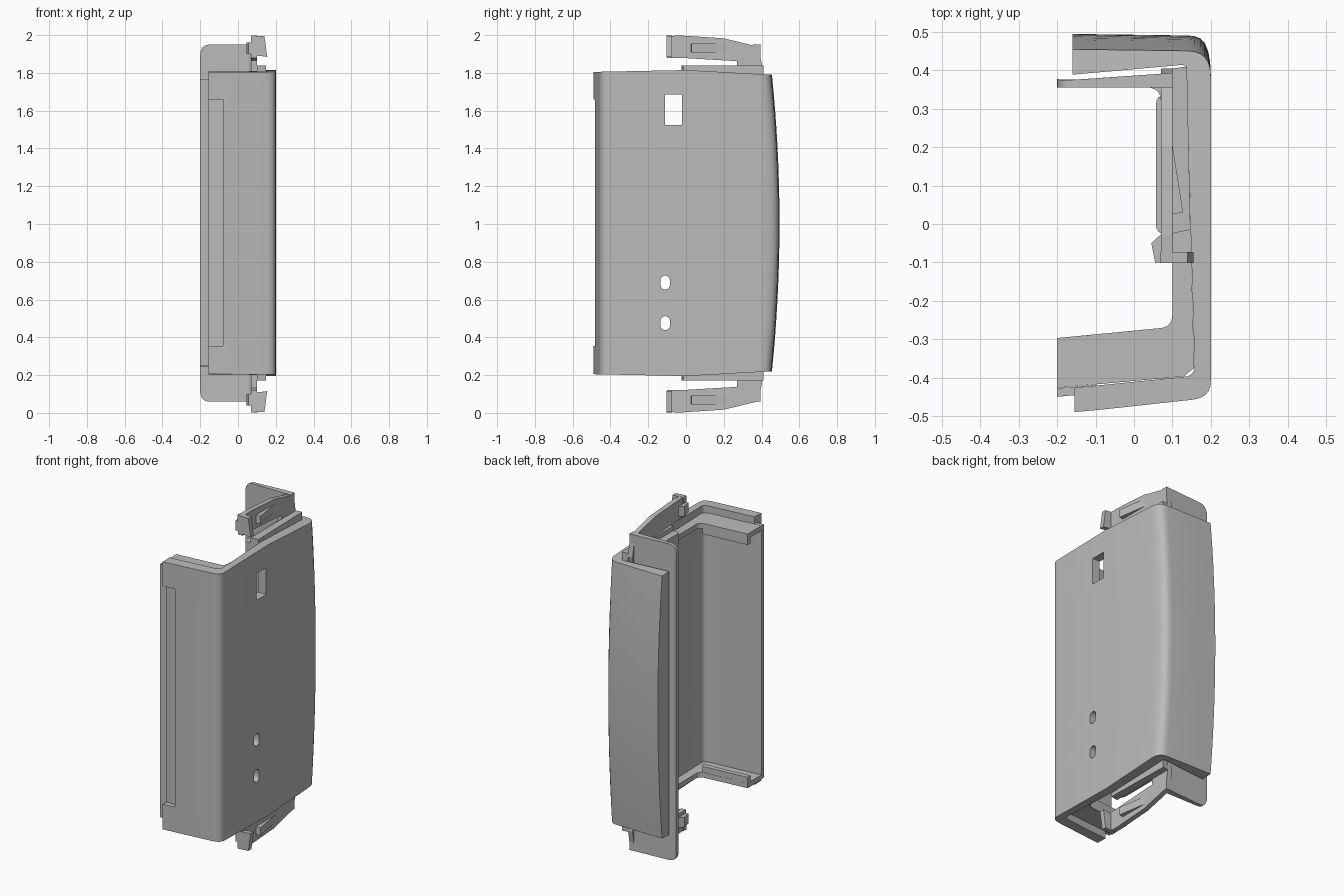
import bpy, bmesh, math
from mathutils import Vector

if "Cube" in bpy.data.objects:
    bpy.data.objects.remove(bpy.data.objects["Cube"])

grey = bpy.data.materials.new("plain grey plastic")
grey.diffuse_color = (0.5, 0.5, 0.5, 1)
grey.use_nodes = True
grey.node_tree.nodes["Principled BSDF"].inputs["Base Color"].default_value = grey.diffuse_color


def finish(bm, name, smooth=False):
    bmesh.ops.recalc_face_normals(bm, faces=bm.faces)
    me = bpy.data.meshes.new(name)
    bm.to_mesh(me)
    bm.free()
    me.materials.append(grey)
    ob = bpy.data.objects.new(name, me)
    bpy.context.collection.objects.link(ob)
    if smooth:
        bpy.context.view_layer.objects.active = ob
        ob.select_set(True)
        bpy.ops.object.shade_smooth_by_angle(angle=math.radians(30))
        ob.select_set(False)
    return ob


def prism(name, pts, axis, lo, hi, flip=False, mid=1.0):
    """Extrude a 2D outline along an axis; flip mirrors it to the lower end."""
    def place(p, d):
        v = {'x': (d, p[0], p[1]), 'y': (p[0], d, p[1]), 'z': (p[0], p[1], d)}[axis]
        return (v[0], v[1], 2 * mid - v[2]) if flip else v
    bm = bmesh.new()
    a = [bm.verts.new(place(p, lo)) for p in pts]
    b = [bm.verts.new(place(p, hi)) for p in pts]
    bm.faces.new(a)
    bm.faces.new(b[::-1])
    n = len(pts)
    for i in range(n):
        bm.faces.new((a[i], a[(i + 1) % n], b[(i + 1) % n], b[i]))
    return finish(bm, name)


def rect(a0, a1, b0, b1):
    return [(a0, b0), (a1, b0), (a1, b1), (a0, b1)]


def corner(p0, c, p1, n=6):
    """Rounded corner from p0 to p1 with control point c."""
    out = []
    for i in range(n + 1):
        t = i / n
        out.append(tuple((1 - t) ** 2 * a + 2 * t * (1 - t) * m + t * t * b
                         for a, m, b in zip(p0, c, p1)))
    return out


def cut(target, cutter):
    m = target.modifiers.new("cut", 'BOOLEAN')
    m.operation, m.solver, m.object = 'DIFFERENCE', 'EXACT', cutter
    bpy.context.view_layer.objects.active = target
    bpy.ops.object.modifier_apply(modifier=m.name)
    bpy.data.objects.remove(cutter)


# Main C-shaped shell: paired outer and inner outlines, back wall bowed
outer = ([(-.155, -.49), (-.08, -.483)]
         + corner((.15, -.458), (.2, -.453), (.2, -.41)) + [(.2, 0)]
         + corner((.2, .385), (.2, .45), (.14, .451)) + [(-.08, .454), (-.16, .455)])
inner = ([(-.155, -.426), (-.08, -.419)]
         + corner((.13, -.398), (.158, -.395), (.158, -.37)) + [(.147, 0)]
         + corner((.138, .40), (.137, .416), (.12, .414)) + [(-.08, .396), (-.16, .389)])


def end_height(y):
    return .81 - (.02 * -y if y < 0 else .055 * y)


bm = bmesh.new()
rings, STEPS, n = [], 16, len(outer)
for s in range(STEPS + 1):
    t = 2 * s / STEPS - 1
    ring = []
    for k, loop in enumerate((outer, inner)):
        row = []
        for x, y in loop:
            z = 1.005 + t * end_height(y)
            if k == 0 and y > .38:
                y += .04 * (1 - t * t) * min(1, (y - .38) / .06)
            row.append(bm.verts.new((x, y, z)))
        ring.append(row)
    rings.append(ring)
for r0, r1 in zip(rings, rings[1:]):
    for k in (0, 1):
        for i in range(n - 1):
            bm.faces.new((r0[k][i], r0[k][i + 1], r1[k][i + 1], r1[k][i]))
    for i in (0, n - 1):
        bm.faces.new((r0[0][i], r0[1][i], r1[1][i], r1[0][i]))
for o, q in (rings[0], rings[-1]):
    for i in range(n - 1):
        bm.faces.new((o[i], o[i + 1], q[i + 1], q[i]))
shell = finish(bm, "cover_shell")

# Openings: window, two oval holes and the long front edge notch
cut(shell, prism("window_cutter", rect(-.11, -.02, 1.525, 1.685), 'x', .1, .3))
for zc in (.69, .475):
    oval = [(-.11 + .025 * math.cos(a), zc + .012 * (1 if math.sin(a) > 0 else -1) + .025 * math.sin(a))
            for a in [math.tau * (i + .5) / 20 for i in range(20)]]
    cut(shell, prism("oval_cutter", oval, 'x', .1, .3))
cut(shell, prism("notch_cutter", rect(-.3, -.08, .355, 1.66), 'y', -.6, -.455))
bpy.context.view_layer.objects.active = shell
shell.select_set(True)
bpy.ops.object.shade_smooth_by_angle(angle=math.radians(30))
shell.select_set(False)

# Inner front edge strip that peeks out past the shell
prism("front_inner_strip", [(-.2, -.45), (-.1, -.441), (-.1, -.418), (-.2, -.428)],
      'z', .25, 1.765)

# Inner back plate with rounded corners, running past both ends
tab = (corner((-.2, 1.89), (-.2, 1.95), (-.15, 1.95)) + [(.1, 1.95), (.1, .06)]
       + corner((-.15, .06), (-.2, .06), (-.2, .12)))
bm = bmesh.new()
front = [bm.verts.new((x, .355, z)) for x, z in tab]
back = []
for x, z in tab:
    taper = .015 * max(0, abs(z - 1.005) - .8) / .14
    back.append(bm.verts.new((x, .395 + .07 * (x + .1) - taper, z)))
bm.faces.new(front)
bm.faces.new(back[::-1])
for i in range(len(tab)):
    j = (i + 1) % len(tab)
    bm.faces.new((front[i], front[j], back[j], back[i]))
finish(bm, "back_plate")

# Recessed C-shaped end flange outline
flange = ([(-.2, -.427), (.13, -.397), (.157, -.375), (.147, 0), (.138, .41), (.09, .40),
           (.07, .36), (.1, .34)] + corner((.1, -.235), (.1, -.268), (.07, -.271))
          + [(-.2, -.297)])
arm = [(-.1, 1.995), (-.1, 1.88), (-.03, 1.88), (.27, 1.862), (.27, 1.76), (.39, 1.76),
       (.405, 1.82), (.385, 1.938), (.2, 1.983), (-.03, 1.998)]

for flip, end in ((False, "top"), (True, "bottom")):
    # Flange with its inward lip
    prism(end + "_flange", flange, 'z', 1.735, 1.765, flip, 1.005)
    prism(end + "_flange_lip", [(-.2, -.325), (.1, -.3), (.08, -.272), (-.2, -.297)],
          'z', 1.70, 1.75, flip, 1.005)
    # Guide rail beside the latch and the rounded inner plate
    prism(end + "_rail", [(.1, -.025), (.147, -.015), (.138, .41), (.1, .405)],
          'z', 1.75, 1.838, flip, 1.005)
    prism(end + "_inner_plate",
          corner((.072, -.025), (.057, -.02), (.057, 0), 3)
          + corner((.057, .31), (.057, .33), (.072, .335), 3) + [(.1, .36), (.1, -.025)],
          'z', 1.735, 1.81, flip, 1.005)
    prism(end + "_plate_fillet",
          corner((.03, .356), (.07, .356), (.07, .32)) + [(.1, .32), (.1, .36)],
          'z', 1.735, 1.94, flip, 1.005)
    # Flexible latch arm, hooked head, nub and wedge
    prism(end + "_latch_arm", arm, 'x', .07, .1, flip)
    prism(end + "_latch_head", [(.068, 1.998), (.14, 1.994), (.155, 1.885), (.07, 1.895)],
          'y', -.102, -.073, flip)
    prism(end + "_latch_nub", [(.045, -.05), (.072, -.025), (.1, -.025), (.1, -.1), (.055, -.1)],
          'z', 1.9, 1.96, flip)
    prism(end + "_latch_wedge", [(.098, .22), (.128, .03), (.098, .025)],
          'z', 1.908, 1.955, flip)
